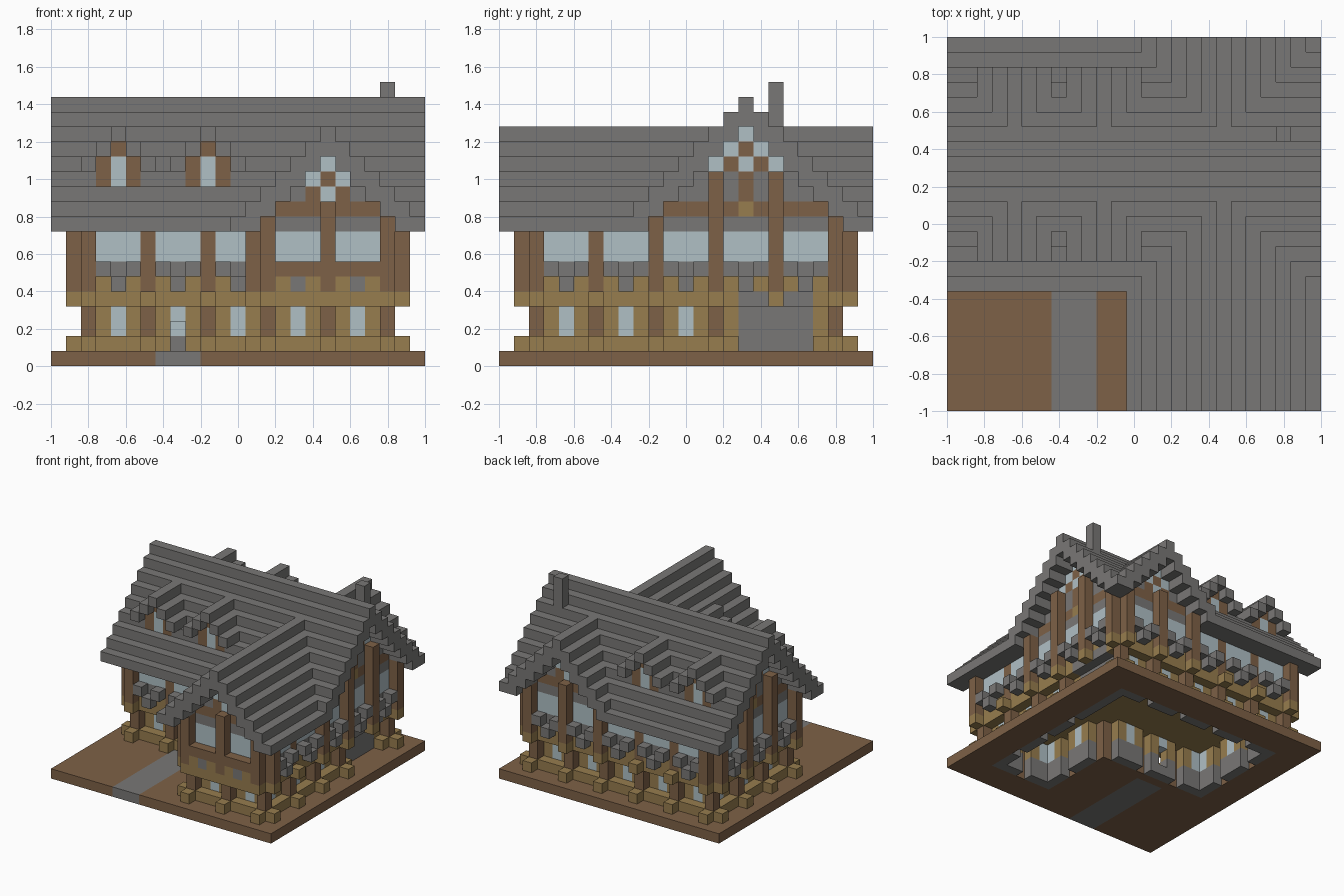
import bpy
import bmesh
from mathutils import Vector

cube = bpy.data.objects.get("Cube")
if cube:
    bpy.data.objects.remove(cube, do_unlink=True)

S = 0.08          # block size
N = 25            # blocks per side
COLOURS = {
    "stone_grey": (0.191, 0.186, 0.180),
    "timber_brown": (0.208, 0.120, 0.063),
    "plank_olive": (0.309, 0.205, 0.077),
    "window_blue": (0.432, 0.525, 0.560),
}
GREY, BROWN, OLIVE, BLUE = range(len(COLOURS))

materials = []
for name, rgb in COLOURS.items():
    mat = bpy.data.materials.new(name)
    mat.use_nodes = True
    mat.diffuse_color = (*rgb, 1)
    bsdf = mat.node_tree.nodes["Principled BSDF"]
    bsdf.inputs["Base Color"].default_value = (*rgb, 1)
    bsdf.inputs["Roughness"].default_value = 0.9
    materials.append(mat)

cells = {}        # block position -> (part, colour)


def put(part, colour, i, j, k, over=False):
    if over or (i, j, k) not in cells:
        cells[i, j, k] = (part, colour)


def in_house(i, j, inset=0):
    main = 2 + inset <= i <= 22 - inset and 10 + inset <= j <= 22 - inset
    wing = 14 + inset <= i <= 22 - inset and 2 + inset <= j <= 22 - inset
    return main or wing


def main_gable(d, k):
    """Colour of the wide gable wall at distance d from its centre."""
    if d == 2 and k < 13 or d == 6:
        return BROWN
    if k == 10:
        return OLIVE if d == 0 else BROWN
    if k in (11, 12):
        return BROWN if d == 0 else GREY
    if k == 13:
        return BROWN if d == 1 else BLUE
    if k == 14:
        return BROWN if d == 0 else BLUE
    return BLUE if k == 15 else GREY


def wing_gable(d, k):
    """Colour of the narrow gable wall at distance d from its centre."""
    if d == 4 or k == 10:
        return BROWN
    if k == 11:
        return (BLUE, BROWN, GREY)[min(d, 2)]
    if k == 12:
        return BROWN if d == 0 else BLUE
    return BLUE if k == 13 else GREY


# Walls: axis that is fixed, its position, range, outward sign, gable kind
WALLS = [
    ("y", 10, 2, 14, -1, None), ("x", 14, 2, 10, -1, None),
    ("y", 2, 14, 22, -1, "wing"), ("x", 22, 2, 10, 1, None),
    ("x", 22, 10, 22, 1, "main"), ("y", 22, 14, 22, 1, "wing"),
    ("y", 22, 2, 14, 1, None), ("x", 2, 10, 22, -1, "main"),
]


def place(wall, u, out):
    axis, fixed, _, _, sign, _ = wall
    v = fixed + sign * out
    return (v, u) if axis == "x" else (u, v)


def is_post(u):
    return u % 4 == 2


def has_gate(wall):
    return wall[0] == "x" and wall[1] == 22 and wall[5] == "main"


def lower_wall(wall):
    axis, fixed, a, b, sign, kind = wall
    entry = axis == "y" and fixed == 10
    for u in range(a, b + 1):
        in_gate = has_gate(wall) and 16 <= u <= 20
        at_door = entry and u == 8
        for k in (1, 2, 3):
            if in_gate:
                put("gate", GREY, *place(wall, u, -1), k)
            elif is_post(u):
                put("lower_posts", BROWN, *place(wall, u, 0), k)
            elif not (at_door and k < 3):
                glass = u % 4 == 0
                colour = GREY if k == 1 else BLUE if glass else OLIVE
                put("lower_walls", colour, *place(wall, u, -1), k)
        # Sill beam along the ground and floor beam above
        if not (in_gate or at_door):
            put("sill_beams", OLIVE, *place(wall, u, 0), 1)
        put("floor_beams", GREY if in_gate else OLIVE, *place(wall, u, 0), 4)


def upper_wall(wall):
    axis, fixed, a, b, sign, kind = wall
    for u in range(a, b + 1):
        for k in range(5, 10):
            if is_post(u):
                colour = BROWN
            elif k == 5:
                colour = OLIVE if u % 2 else GREY
            else:
                colour = GREY if k in (6, 9) else BLUE
            put("upper_walls", colour, *place(wall, u, 0), k)
        if kind:
            d = abs(u - (a + b) // 2)
            top = (17 if kind == "main" else 15) - d - 2
            rule = main_gable if kind == "main" else wing_gable
            for k in range(9, top + 1):
                put("gable_walls", rule(d, k), *place(wall, u, 0), k, True)


def wall_trim(wall):
    axis, fixed, a, b, sign, kind = wall
    front_wing = kind == "wing" and sign < 0
    for u in range(a, b + 1):
        spot = place(wall, u, 1)
        d = abs(u - (a + b) // 2)
        if is_post(u):
            # Foot block, bracket block and standing post
            if not (has_gate(wall) and u == 18):
                put("foot_blocks", OLIVE, *spot, 1)
            put("bracket_blocks", OLIVE, *spot, 4)
            if kind or u in (a, b):
                top = 8
                if kind == "main":
                    top = 12 if d == 2 else 9
                elif kind == "wing":
                    top = 10 if d == 0 else 9
                for k in range(5, top + 1):
                    put("gable_posts", BROWN, *spot, k)
        elif front_wing:
            # Solid parapet below the wing windows
            put("bracket_blocks", OLIVE, *spot, 4)
            put("parapet", OLIVE if u % 2 else GREY, *spot, 5)
            put("parapet", BROWN, *spot, 6)
        elif u % 2:
            put("window_boxes", GREY, *spot, 6)
        else:
            put("window_boxes", GREY, *spot, 5)


for step in (lower_wall, upper_wall, wall_trim):
    for wall in WALLS:
        step(wall)

# Upper floor, and ground slab with path, open under the rooms
for i in range(N):
    for j in range(N):
        if in_house(i, j):
            put("floor_beams", OLIVE, i, j, 4)
        inside = in_house(i, j, 1)
        if not inside or (i, j, 3) in cells:
            path = 7 <= i <= 9 and j < 10
            put("ground_slab", GREY if path or inside else BROWN, i, j, 0)

# Stepped roof: a long ridge crossed by the wing ridge
for i in range(N):
    for j in range(N):
        main = 17 - abs(j - 16) if j >= 8 else 0
        wing = 15 - abs(i - 18) if i >= 12 else 0
        height = max(main, wing)
        for k in (height, height - 1):
            if k >= 9:
                put("roof", GREY, i, j, k, True)

# Two dormers on each long slope
for centre in (4, 10):
    for sign in (-1, 1):
        for e in range(-2, 3):
            ridge = 15 - abs(e)
            for t in range(3, 7):
                if ridge > 17 - t:
                    put("dormer_roofs", GREY, centre + e, 16 + sign * t, ridge)
            if abs(e) < 2:
                for k in range(12, ridge):
                    glass = e == 0 and k < 14
                    put("dormer_fronts", BLUE if glass else BROWN,
                        centre + e, 16 + sign * 5, k, True)

# Chimney
for k in (16, 17, 18):
    put("chimney", GREY, 22, 18, k)


# Turn each part's exposed block sides into one mesh
SIDES = [Vector(v) for v in ((1, 0, 0), (-1, 0, 0), (0, 1, 0),
                             (0, -1, 0), (0, 0, 1), (0, 0, -1))]
for part in sorted({p for p, _ in cells.values()}):
    bm = bmesh.new()
    for pos, (owner, colour) in cells.items():
        if owner != part:
            continue
        centre = Vector(pos) + Vector((0.5, 0.5, 0.5))
        for n in SIDES:
            if tuple(int(c) for c in Vector(pos) + n) in cells:
                continue
            a = Vector((n.y, n.z, n.x))
            b = n.cross(a)
            corners = [centre + (n + a * s + b * t) / 2
                       for s, t in ((-1, -1), (1, -1), (1, 1), (-1, 1))]
            face = bm.faces.new([bm.verts.new(
                ((c.x - N / 2) * S, (c.y - N / 2) * S, c.z * S)) for c in corners])
            face.material_index = colour
    bmesh.ops.remove_doubles(bm, verts=bm.verts, dist=0.001)
    mesh = bpy.data.meshes.new(part)
    bm.to_mesh(mesh)
    bm.free()
    for mat in materials:
        mesh.materials.append(mat)
    bpy.context.collection.objects.link(bpy.data.objects.new(part, mesh))
